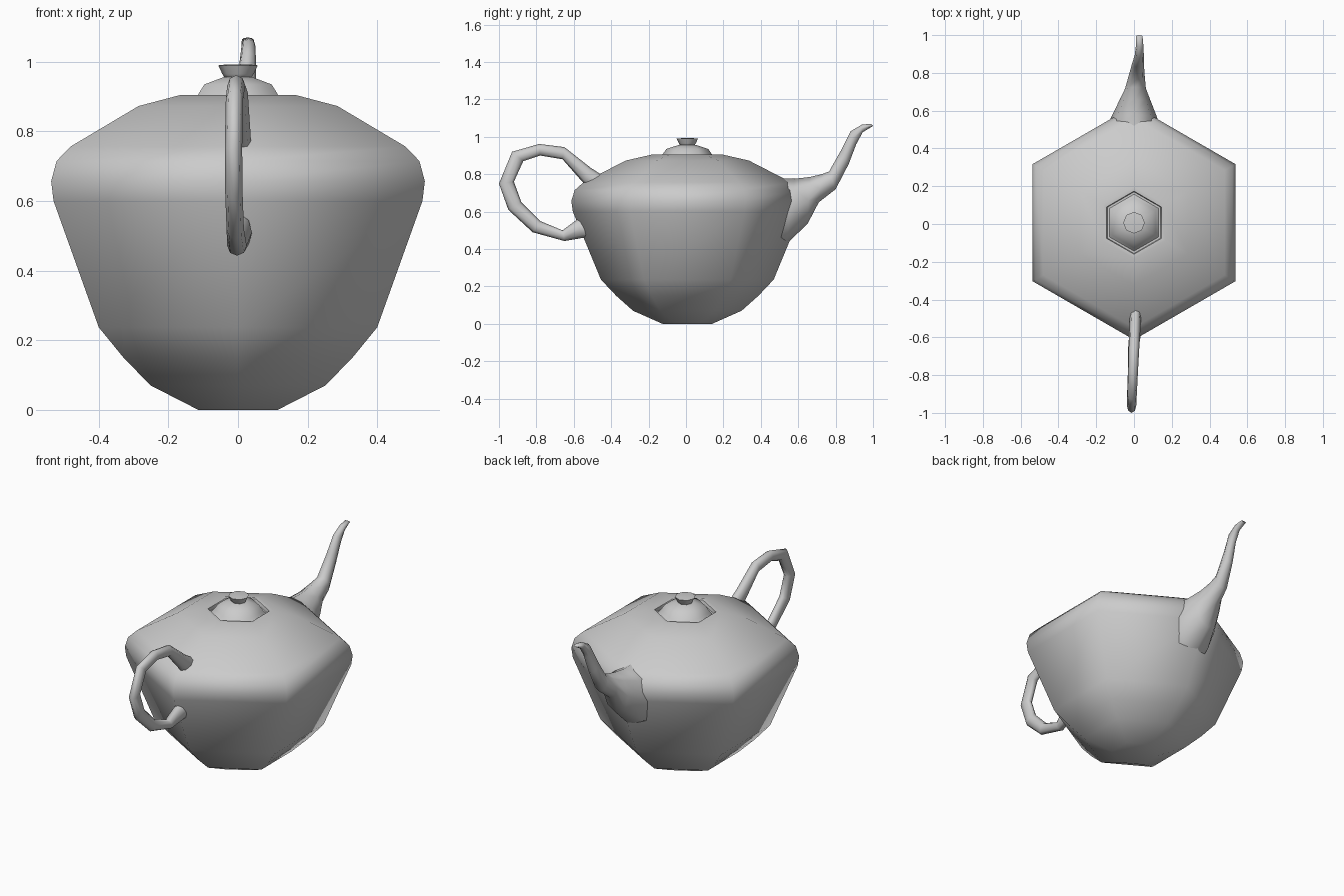
import bpy, bmesh
from math import sin, cos, pi, radians
from mathutils import Vector

cube = bpy.data.objects.get("Cube")
if cube:
    bpy.data.objects.remove(cube, do_unlink=True)

clay = bpy.data.materials.new("grey_clay")
clay.use_nodes = True
GREY = (0.6, 0.6, 0.6, 1)
clay.diffuse_color = GREY
clay.node_tree.nodes["Principled BSDF"].inputs["Base Color"].default_value = GREY

CENTRE_Y = 0.007


def loft(name, rings, smooth_angle):
    """Skin a list of point rings and cap both ends."""
    bm = bmesh.new()
    loops = [[bm.verts.new(p) for p in ring] for ring in rings]
    n = len(loops[0])
    for a, b in zip(loops, loops[1:]):
        for i in range(n):
            j = (i + 1) % n
            bm.faces.new((a[i], a[j], b[j], b[i]))
    bm.faces.new(loops[0])
    bm.faces.new(loops[-1])
    bmesh.ops.recalc_face_normals(bm, faces=bm.faces)
    mesh = bpy.data.meshes.new(name)
    bm.to_mesh(mesh)
    bm.free()
    mesh.materials.append(clay)
    obj = bpy.data.objects.new(name, mesh)
    bpy.context.collection.objects.link(obj)
    bpy.ops.object.select_all(action='DESELECT')
    obj.select_set(True)
    bpy.context.view_layer.objects.active = obj
    bpy.ops.object.shade_smooth_by_angle(angle=radians(smooth_angle))
    return obj


def lathe(name, profile, sides, smooth_angle=65):
    """Turn (radius, height) pairs with one corner facing the front."""
    turn = [2 * pi * i / sides - pi / 2 for i in range(sides)]
    loft(name, [[(r * cos(t), CENTRE_Y + r * sin(t), z) for t in turn]
                for r, z in profile], smooth_angle)


def tube(name, stations, sides):
    """Oval rings from (upper yz, lower yz, half width, centre x)."""
    rings = []
    for (y1, z1), (y2, z2), w, x in stations:
        mid = Vector((x, (y1 + y2) / 2, (z1 + z2) / 2))
        up = Vector((0, (y1 - y2) / 2, (z1 - z2) / 2))
        side = Vector((w, 0, 0))
        rings.append([mid + up * cos(t) + side * sin(t)
                      for t in (2 * pi * i / sides for i in range(sides))])
    loft(name, rings, 80)


# Six-sided body with a recessed lid opening
lathe("body", [(.132, 0), (.29, .07), (.38, .15), (.462, .237), (.612, .6),
               (.62, .657), (.602, .715), (.555, .757), (.33, .873),
               (.19, .905), (.167, .903), (.163, .885)], 6)

# Lid and its knob
lathe("lid", [(.155, .88), (.133, .905), (.112, .935), (.045, .957)], 6)
lathe("knob", [(.036, .95), (.045, .965), (.057, .99), (.03, .993)], 8)

# Looped handle on the front corner: outer point, inner point
tube("handle", [
    ((-.44, .79), (-.50, .72), .03, .008),
    ((-.51, .835), (-.55, .755), .03, .006),
    ((-.65, .945), (-.66, .88), .028, 0),
    ((-.785, .962), (-.78, .90), .026, -.005),
    ((-.93, .92), (-.87, .87), .025, -.01),
    ((-1, .75), (-.92, .76), .025, -.013),
    ((-.95, .61), (-.88, .65), .025, -.012),
    ((-.82, .49), (-.78, .55), .025, -.008),
    ((-.65, .443), (-.66, .50), .028, -.003),
    ((-.55, .46), (-.58, .56), .032, .008),
    ((-.47, .47), (-.48, .55), .032, .01)], 8)

# Flared spout on the back corner: upper point, lower point
tube("spout", [
    ((.49, .78), (.49, .40), .138, 0),
    ((.58, .776), (.535, .425), .125, 0),
    ((.66, .785), (.65, .535), .082, .005),
    ((.725, .80), (.71, .65), .055, .008),
    ((.765, .815), (.80, .72), .043, .014),
    ((.83, .93), (.87, .855), .031, .021),
    ((.88, 1.03), (.91, .96), .024, .028),
    ((.94, 1.065), (.945, 1.025), .02, .03),
    ((.99, 1.07), (1, 1.058), .017, .028)], 8)
